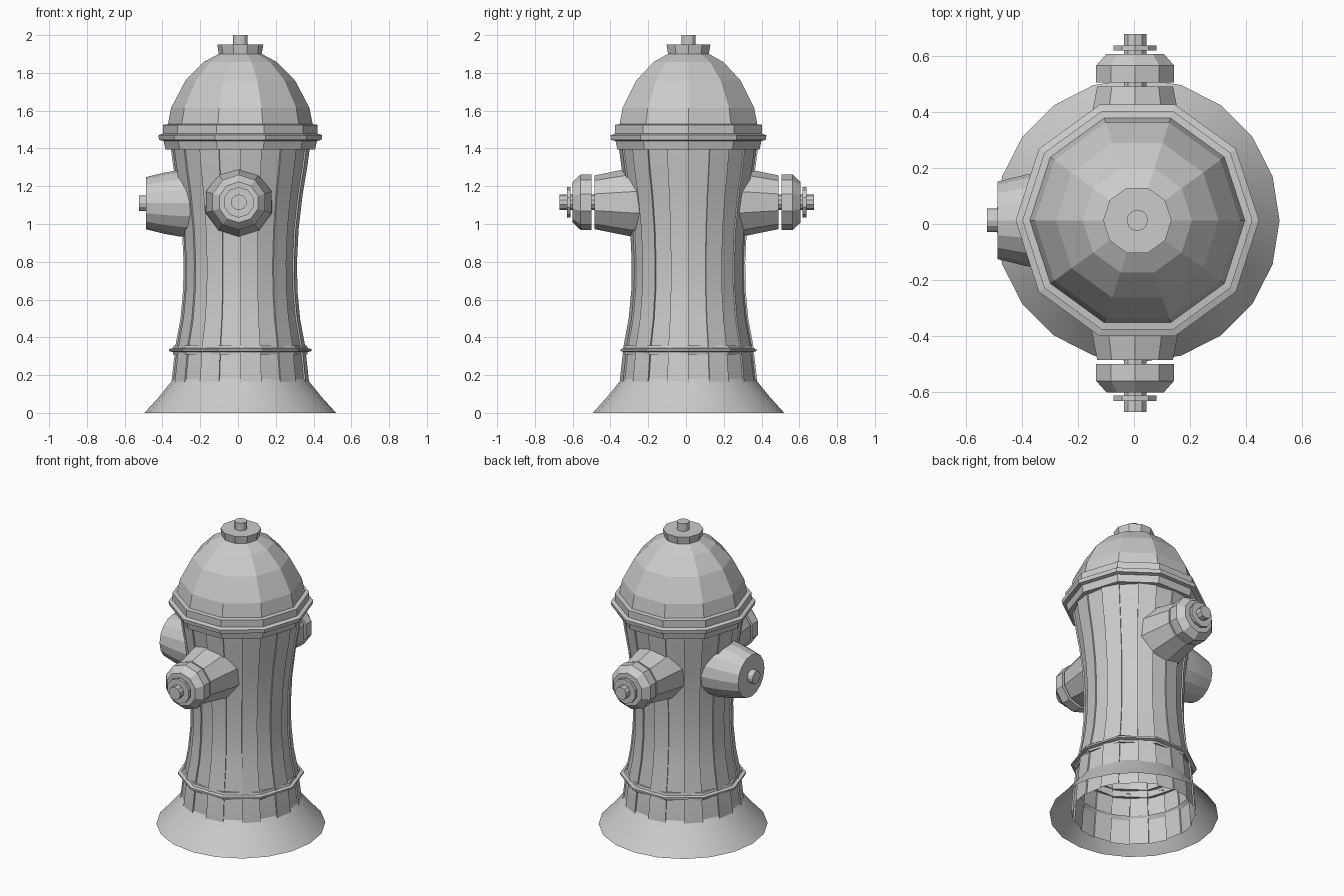
import bpy, bmesh
from math import pi, cos, sin, radians
from mathutils import Matrix, Vector

if "Cube" in bpy.data.objects:
    bpy.data.objects.remove(bpy.data.objects["Cube"])

CX, CY = 0.012, 0.013   # axis of the barrel


def finish(name, bm, mat, smooth=None):
    bmesh.ops.recalc_face_normals(bm, faces=bm.faces)
    me = bpy.data.meshes.new(name)
    bm.to_mesh(me)
    bm.free()
    ob = bpy.data.objects.new(name, me)
    ob.matrix_world = mat
    bpy.context.collection.objects.link(ob)
    if smooth:
        bpy.ops.object.select_all(action='DESELECT')
        ob.select_set(True)
        bpy.context.view_layer.objects.active = ob
        bpy.ops.object.shade_smooth_by_angle(angle=radians(smooth))
    return ob


def lathe(name, profile, sides=10, mat=None, start=0.0, caps=(True, True),
          smooth=None, pleat=0.0):
    """Spin (radius, height) points; pleat raises every other panel."""
    bm = bmesh.new()
    rings = []
    for r, h in profile:
        ring = []
        for k in range(sides):
            a, b = (start + 2 * pi * j / sides for j in (k, k + 1))
            rr = r + pleat * (0.5 if k % 2 else -0.5)
            for t in ((a, b) if pleat else (a,)):
                ring.append(bm.verts.new((rr * cos(t), rr * sin(t), h)))
        rings.append(ring)
    n = len(rings[0])
    for lo, hi in zip(rings, rings[1:]):
        for k in range(n):
            j = (k + 1) % n
            bm.faces.new((lo[k], lo[j], hi[j], hi[k]))
    if caps[0]:
        bm.faces.new(rings[0])
    if caps[1]:
        bm.faces.new(rings[-1])
    return finish(name, bm, mat or Matrix.Translation((CX, CY, 0)), smooth)


OPEN = (False, False)

# Flared foot, open underneath
lathe("foot_skirt", [(0.507, 0), (0.43, 0.085), (0.345, 0.19)], 20,
      caps=OPEN, smooth=25)

# Waisted barrel with stepped panels
lathe("barrel", [(0.372, 0.01), (0.358, 0.18), (0.338, 0.36), (0.312, 0.5),
                 (0.298, 0.65), (0.296, 0.8), (0.304, 0.97), (0.325, 1.15),
                 (0.35, 1.3), (0.366, 1.42)], 20,
      caps=OPEN, smooth=15, pleat=0.009)

# Lower band and upper flange
lathe("lower_band", [(0.335, 0.308), (0.355, 0.308), (0.356, 0.322),
                     (0.378, 0.327), (0.378, 0.338), (0.356, 0.343),
                     (0.352, 0.357), (0.33, 0.357)], caps=OPEN)
lathe("upper_flange", [(0.35, 1.395), (0.396, 1.395), (0.406, 1.44),
                       (0.43, 1.445), (0.434, 1.47), (0.41, 1.478),
                       (0.41, 1.525), (0.37, 1.53)], caps=OPEN)

# Bonnet dome, top cap and operating nut
lathe("bonnet", [(0.385, 1.52), (0.366, 1.615), (0.29, 1.76), (0.195, 1.857),
                 (0.115, 1.9)], caps=(False, True))
lathe("top_cap", [(0.112, 1.893), (0.122, 1.95)])
lathe("top_nut", [(0.038, 1.94), (0.038, 2.0)], 12)


def facing(direction, origin):
    d = Vector(direction)
    rot = d.to_track_quat('Z', 'Y').to_matrix().to_4x4()
    return Matrix.Translation(origin) @ rot


# Matching hose outlets front and back
for side, sy in (("front", -1), ("back", 1)):
    m = facing((0, sy, 0), (0.004, 0.003, 1.115))
    p = dict(sides=10, mat=m, start=pi / 2)
    lathe(side + "_outlet", [(0.184, 0.25), (0.182, 0.29), (0.142, 0.488)],
          caps=(False, True), **p)
    lathe(side + "_outlet_cap", [(0.146, 0.502), (0.146, 0.562), (0.108, 0.603)], **p)
    lathe(side + "_outlet_washer", [(0.081, 0.615), (0.081, 0.634)], **p)
    lathe(side + "_outlet_nut", [(0.042, 0.47), (0.042, 0.674)], **p)

# Larger pumper outlet on the left side
m = facing((-1, 0, 0), (0, 0.013, 1.11))
lathe("left_outlet", [(0.182, 0.24), (0.176, 0.31), (0.162, 0.39), (0.138, 0.487)],
      16, m, caps=(False, True), smooth=15)
lathe("left_outlet_nut", [(0.042, 0.47), (0.042, 0.525)], 12, m)
